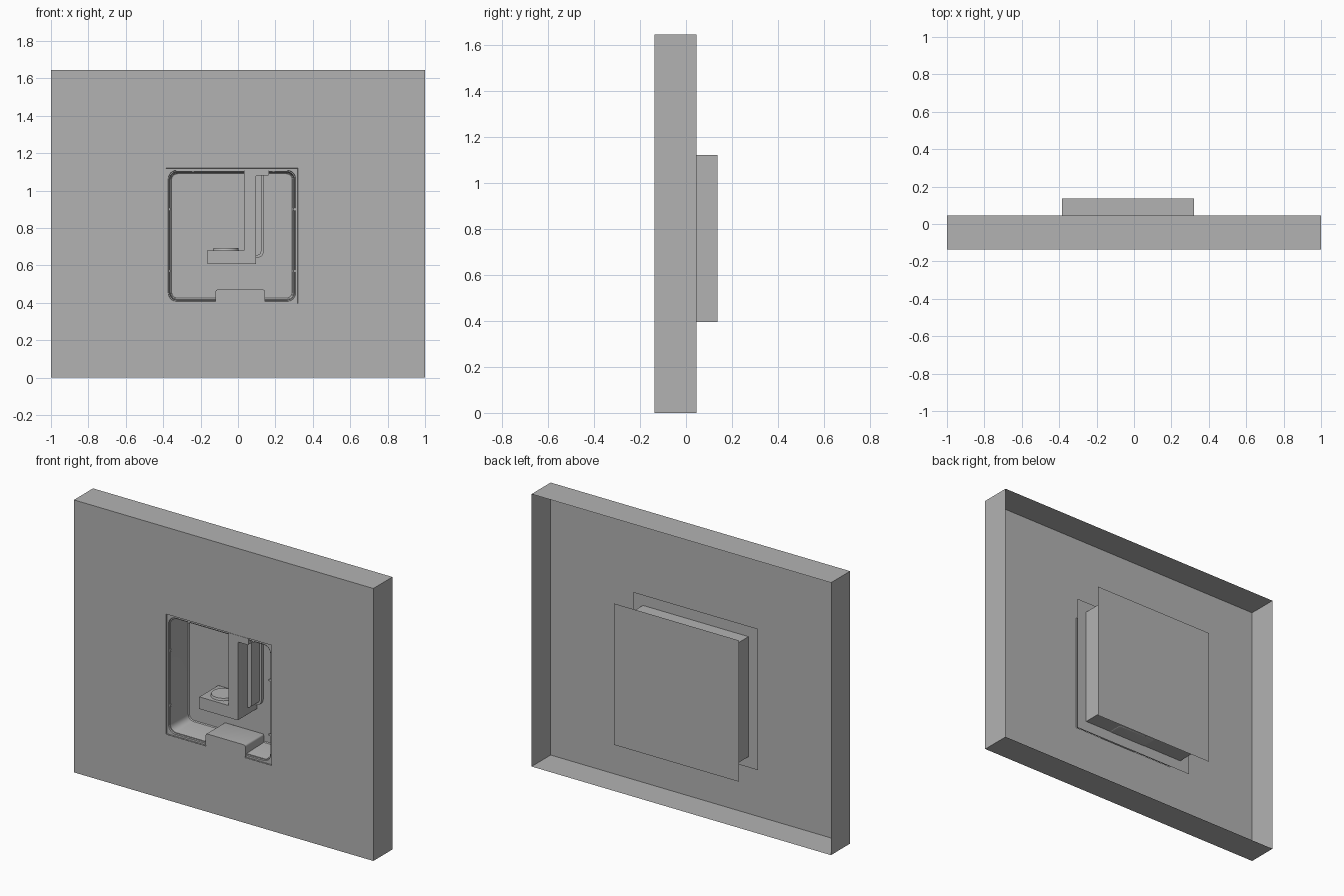
import bpy, bmesh, math

if "Cube" in bpy.data.objects:
    bpy.data.objects.remove(bpy.data.objects["Cube"])

grey = bpy.data.materials.new("plain grey")
grey.diffuse_color = (0.45, 0.45, 0.45, 1)
grey.use_nodes = True
grey.node_tree.nodes["Principled BSDF"].inputs["Base Color"].default_value = grey.diffuse_color

FRONT, RIM, BACK = -0.137, 0.045, 0.137      # depth planes
HOLE = (-0.385, 0.32, 0.395, 1.12)           # opening: x0, x1, z0, z1


def finish(name, bm, smooth=False):
    me = bpy.data.meshes.new(name)
    bm.to_mesh(me)
    bm.free()
    ob = bpy.data.objects.new(name, me)
    bpy.context.collection.objects.link(ob)
    me.materials.append(grey)
    if smooth:
        bpy.ops.object.select_all(action='DESELECT')
        bpy.context.view_layer.objects.active = ob
        ob.select_set(True)
        bpy.ops.object.shade_smooth_by_angle(angle=math.radians(35))
    return ob


def rect_loop(r, grow, y, radius=0.0, seg=6):
    """Counter-clockwise rectangle seen from the front, optionally rounded."""
    x0, x1, z0, z1 = r[0] - grow, r[1] + grow, r[2] - grow, r[3] + grow
    if seg == 0:
        return [(x0, y, z0), (x1, y, z0), (x1, y, z1), (x0, y, z1)]
    pts = []
    q = radius
    for k, (cx, cz) in enumerate([(x0 + q, z0 + q), (x1 - q, z0 + q),
                                  (x1 - q, z1 - q), (x0 + q, z1 - q)]):
        for i in range(seg + 1):
            a = math.pi * (1 + k / 2) + math.pi / 2 * i / seg
            pts.append((cx + q * math.cos(a), y, cz + q * math.sin(a)))
    return pts


def shell(name, loops, cap=False, smooth=False):
    """Skin a row of matching loops; cap closes the last one."""
    bm = bmesh.new()
    rings = [[bm.verts.new(p) for p in lp] for lp in loops]
    n = len(rings[0])
    for a, b in zip(rings, rings[1:]):
        for i in range(n):
            j = (i + 1) % n
            bm.faces.new((a[i], a[j], b[j], b[i]))
    if cap:
        bm.faces.new(rings[-1])
    return finish(name, bm, smooth)


def prism(name, outline, y0, y1, bevel=0.0):
    """Extrude an x-z outline (counter-clockwise from the front) along y."""
    bm = bmesh.new()
    f = bm.faces.new([bm.verts.new((x, y0, z)) for x, z in outline])
    b = bm.faces.new([bm.verts.new((x, y1, z)) for x, z in reversed(outline)])
    n = len(outline)
    fv, bv = list(f.verts), list(reversed(b.verts))
    for i in range(n):
        j = (i + 1) % n
        bm.faces.new((fv[j], fv[i], bv[i], bv[j]))
    bmesh.ops.recalc_face_normals(bm, faces=bm.faces)
    if bevel:
        edges = [e for e in bm.edges if e.is_manifold
                 and any(abs(v.co.y - y0) > 1e-4 for v in e.verts)]
        bmesh.ops.bevel(bm, geom=edges, offset=bevel, segments=3,
                        profile=0.5, affect='EDGES')
    return finish(name, bm, bool(bevel))


def box(name, x0, x1, y0, y1, z0, z1, bevel=0.0):
    return prism(name, [(x0, z0), (x1, z0), (x1, z1), (x0, z1)], y0, y1, bevel)


# Large front panel: open-backed tray with the opening cut in it
WALL = (-1, 1, 0, 1.645)
shell("front_panel", [rect_loop(WALL, 0, RIM, seg=0),
                      rect_loop(WALL, 0, FRONT, seg=0),
                      rect_loop(HOLE, 0, FRONT, seg=0)])

# Rear housing: flange, square duct and back plate
shell("housing_duct", [rect_loop(HOLE, 0.064, -0.046, seg=0),
                       rect_loop(HOLE, 0, -0.046, seg=0),
                       rect_loop(HOLE, 0, BACK, seg=0)])
shell("housing_back_plate", [rect_loop(HOLE, 0.064, BACK, seg=0)], cap=True)

# Recess liner: bezel, small groove, rounded walls and back wall
shell("recess_liner", [rect_loop(HOLE, 0, FRONT + 0.001, 0.0005),
                       rect_loop(HOLE, -0.001, -0.130, 0.0005),
                       rect_loop(HOLE, -0.012, -0.130, 0.045),
                       rect_loop(HOLE, -0.014, -0.122, 0.043),
                       rect_loop(HOLE, -0.019, -0.122, 0.040),
                       rect_loop(HOLE, -0.021, -0.112, 0.038),
                       rect_loop(HOLE, -0.025, RIM - 0.006, 0.036),
                       rect_loop(HOLE, -0.030, RIM - 0.001, 0.033)],
      cap=True, smooth=True)

# Small clips around the liner
for side, x in (("left", -0.366), ("right", 0.301)):
    for z in (0.57, 0.90):
        box("clip_" + side, x - 0.006, x + 0.006, -0.128, -0.116, z - 0.006, z + 0.006)
for x in (-0.24, 0.19):
    box("clip_top", x - 0.006, x + 0.006, -0.128, -0.116, 1.100, 1.112)

# L-shaped arm with top bracket and low platform
prism("dispenser_arm", [(-0.165, 0.607), (0.097, 0.607), (0.097, 1.08), (0.165, 1.08),
                        (0.165, 1.119), (0.033, 1.119), (0.033, 0.68), (-0.165, 0.68)],
      FRONT, 0.046, 0.004)

# Round pad on the platform
bm = bmesh.new()
bmesh.ops.create_cone(bm, cap_ends=True, segments=40, radius1=0.07, radius2=0.066, depth=0.014)
bmesh.ops.translate(bm, verts=bm.verts, vec=(-0.065, -0.046, 0.686))
finish("round_pad", bm, True)


# Side duct next to the arm, and its rim at the rear
def duct(name, x1, z0, q, y0, y1):
    curve = [(x1 - q + q * math.sin(t), z0 + q - q * math.cos(t))
             for t in (math.pi / 2 * i / 6 for i in range(7))]
    prism(name, [(0.092, z0)] + curve + [(x1, 1.085), (0.092, 1.085)], y0, y1)


duct("side_duct", 0.125, 0.652, 0.026, -0.05, 0.040)
duct("side_duct_rim", 0.138, 0.64, 0.036, 0.026, 0.045)

# Block at the bottom of the recess
box("base_block", -0.12, 0.145, FRONT, 0.046, 0.393, 0.47, 0.010)
